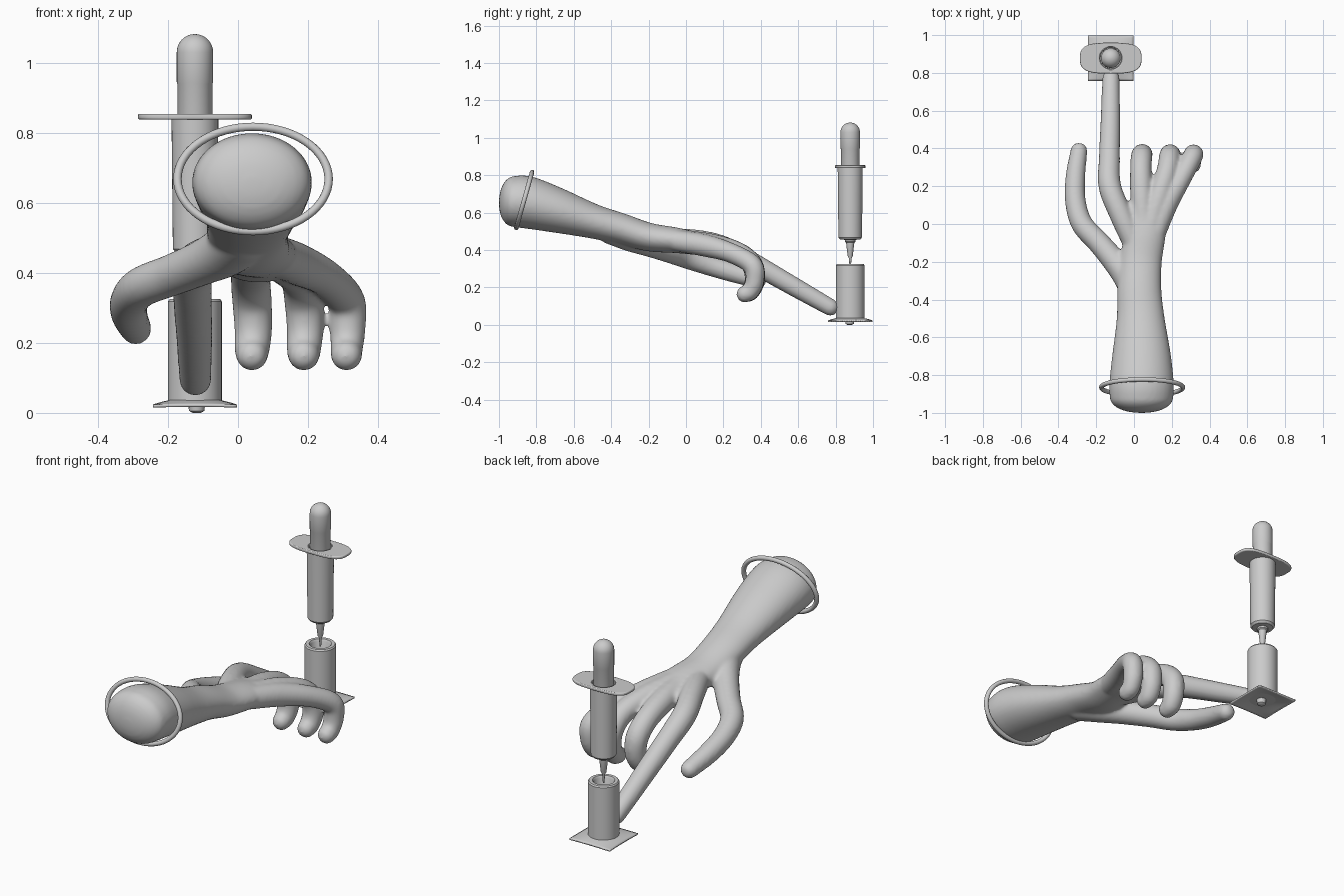
import bpy, bmesh, math
from mathutils import Vector, Matrix

if "Cube" in bpy.data.objects:
    bpy.data.objects.remove(bpy.data.objects["Cube"])

grey = bpy.data.materials.new("plain_grey")
grey.use_nodes = True
grey.diffuse_color = (0.6, 0.6, 0.6, 1)
grey.node_tree.nodes["Principled BSDF"].inputs["Base Color"].default_value = (0.6, 0.6, 0.6, 1)


def finish(name, bm, angle=35):
    bmesh.ops.recalc_face_normals(bm, faces=bm.faces)
    mesh = bpy.data.meshes.new(name)
    bm.to_mesh(mesh)
    bm.free()
    mesh.materials.append(grey)
    ob = bpy.data.objects.new(name, mesh)
    bpy.context.collection.objects.link(ob)
    bpy.ops.object.select_all(action='DESELECT')
    ob.select_set(True)
    bpy.context.view_layer.objects.active = ob
    bpy.ops.object.shade_smooth_by_angle(angle=math.radians(angle))
    return ob


def bridge(bm, rings):
    for a, b in zip(rings, rings[1:]):
        n = len(a)
        for i in range(n):
            bm.faces.new((a[i], a[(i + 1) % n], b[(i + 1) % n], b[i]))


def limb(bm, pts, start_cap=None, sides=28, steps=6):
    """Round-ended tube along smooth path; each point is x, y, z, width radius[, height radius]."""
    pts = [Vector((*p[:4], p[-1])) for p in pts]
    ext = [2 * pts[0] - pts[1]] + pts + [2 * pts[-1] - pts[-2]]
    path = []
    for a, b, c, d in zip(ext, ext[1:], ext[2:], ext[3:]):
        for k in range(steps):
            t = k / steps
            path.append(0.5 * (2 * b + (c - a) * t + (2 * a - 5 * b + 4 * c - d) * t * t
                               + (3 * b - a - 3 * c + d) * t ** 3))
    path.append(pts[-1])
    frames = []
    for i, p in enumerate(path):
        q, r = path[max(i - 1, 0)], path[min(i + 1, len(path) - 1)]
        frames.append((Vector(p[:3]), (Vector(r[:3]) - Vector(q[:3])).normalized(), p[3], p[4]))

    def cap(frame, sign, length):
        c, t, w, h = frame
        out = []
        for k in range(1, 7):
            a = k / 6 * math.radians(86)
            out.append((c + t * sign * length * math.sin(a), t,
                        w * math.cos(a) ** 0.9, h * math.cos(a) ** 0.9))
        return out

    frames = (cap(frames[0], -1, start_cap or pts[0][4])[::-1] + frames
              + cap(frames[-1], 1, pts[-1][4]))
    rings = []
    for c, t, w, h in frames:
        side = (Vector((1, 0, 0)) - t * t.x).normalized()
        up = side.cross(t)
        rings.append([bm.verts.new(c + side * w * math.cos(a) + up * h * math.sin(a))
                      for a in (math.tau * i / sides for i in range(sides))])
    bridge(bm, rings)
    bm.faces.new(rings[0])
    bm.faces.new(rings[-1])


def lathe(name, profile, centre, sides=40):
    """Turned solid from (radius, z) pairs, closed at both ends."""
    bm = bmesh.new()
    rings = [[bm.verts.new((centre[0] + r * math.cos(math.tau * i / sides),
                            centre[1] + r * math.sin(math.tau * i / sides), z))
              for i in range(sides)] for r, z in profile]
    bridge(bm, rings)
    bm.faces.new(rings[0])
    bm.faces.new(rings[-1])
    return finish(name, bm)


# Arm and hand, fused into one smooth skin
bm = bmesh.new()
limb(bm, [(.04, -.92, .66, .168, .136), (.04, -.85, .655, .171, .14), (.04, -.7, .615, .156, .122),
          (.035, -.5, .555, .127, .093), (.028, -.35, .515, .117, .083), (.035, -.2, .47, .112, .076),
          (.06, -.05, .452, .108, .068), (.06, .08, .43, .115, .058)], start_cap=.08, sides=40)
# Thumb
limb(bm, [(.02, -.4, .505, .075), (-.03, -.29, .465, .075), (-.1, -.2, .43, .065),
          (-.185, -.1, .395, .06), (-.275, 0, .36, .058), (-.31, .12, .32, .055),
          (-.31, .25, .28, .052), (-.292, .385, .24, .045)])
# Pointing finger
limb(bm, [(0, -.1, .455, .06), (-.07, .05, .45, .06), (-.128, .2, .415, .06), (-.13, .35, .335, .056),
          (-.125, .55, .22, .052), (-.122, .77, .095, .046)])
# Curled fingers
for base, knuckle, bend, tip, size in [((.05, 0), (.04, .15), (.036, .28), .04, .057),
                                       ((.09, 0), (.135, .15), (.175, .28), .188, .056),
                                       ((.11, -.05), (.17, .1), (.25, .24), .31, .053)]:
    limb(bm, [(*base, .45, .058), (*knuckle, .425, .06), (*bend, .385, size), (tip, .355, .32, size),
              (tip + .004, .368, .24, size * .95), (tip, .345, .18, size * .88), (tip, .315, .165, .045)])
hand = finish("arm_and_hand", bm)
remesh = hand.modifiers.new("fuse", 'REMESH')
remesh.mode = 'VOXEL'
remesh.voxel_size = .009
remesh.use_smooth_shade = True
smooth = hand.modifiers.new("soften", 'SMOOTH')
smooth.factor = .5
smooth.iterations = 10

# Bracelet: tilted oval ring
bm = bmesh.new()
rings = []
lean = Vector((0, .27, .96)).normalized()
for i in range(64):
    a = math.tau * i / 64
    out = Vector((1, 0, 0)) * math.cos(a) + lean * math.sin(a)
    mid = Vector((.043, -.865, .668)) + Vector((.216 * math.cos(a), 0, 0)) + lean * .155 * math.sin(a)
    axis = Vector((1, 0, 0)).cross(lean)
    rings.append([bm.verts.new(mid + .012 * (out * math.cos(b) + axis * math.sin(b)))
                  for b in (math.tau * j / 12 for j in range(12))])
bridge(bm, rings + rings[:1])
finish("bracelet", bm, 60)

# Syringe
C = (-.123, .878)
dome = [(.052 * math.cos(a), 1.03 + .052 * math.sin(a))
        for a in (math.radians(d) for d in range(0, 90, 11))]
lathe("plunger", [(.05, .55), (.05, .94), (.052, .945)] + dome, C)
lathe("barrel", [(.03, .455), (.054, .457), (.063, .468), (.067, .85), (.056, .85), (.054, .6)], C)
lathe("needle_hub", [(.028, .46), (.028, .445), (.022, .44), (.014, .37), (.007, .355), (.004, .31)], C, 16)

# Finger flange: rounded plate with a hole around the plunger
bm = bmesh.new()
outer, inner = [], []
for i in range(64):
    a = math.tau * i / 64
    c, s = math.cos(a), math.sin(a)
    outer.append((C[0] + .163 * math.copysign(abs(c) ** .65, c), C[1] + .082 * math.copysign(abs(s) ** .65, s)))
    inner.append((C[0] + .06 * c, C[1] + .06 * s))
loops = [[bm.verts.new((x, y, z)) for x, y in loop]
         for loop, z in ((inner, .838), (outer, .838), (outer, .854), (inner, .854))]
bridge(bm, loops + loops[:1])
flange = finish("finger_flange", bm)
bevel = flange.modifiers.new("edge", 'BEVEL')
bevel.width = .005
bevel.segments = 3

# Hollow cup under the needle
lathe("cup", [(.077, .03), (.077, .318), (.072, .325), (.055, .325), (.048, .315), (.048, .1)], C)

# Pillow-shaped square foot with a small peg below
bm = bmesh.new()
bmesh.ops.create_grid(bm, x_segments=20, y_segments=20, size=1)
for v in bm.verts:
    u, w = v.co.x, v.co.y
    v.co = (C[0] + .12 * u, C[1] + .12 * w, .024 + .02 * (1 - u ** 2) * (1 - w ** 2))
foot = finish("foot_plate", bm)
solid = foot.modifiers.new("thickness", 'SOLIDIFY')
solid.thickness = .008
lathe("foot_peg", [(.012, 0), (.022, .006), (.026, .04)], (-.118, .875), 16)
